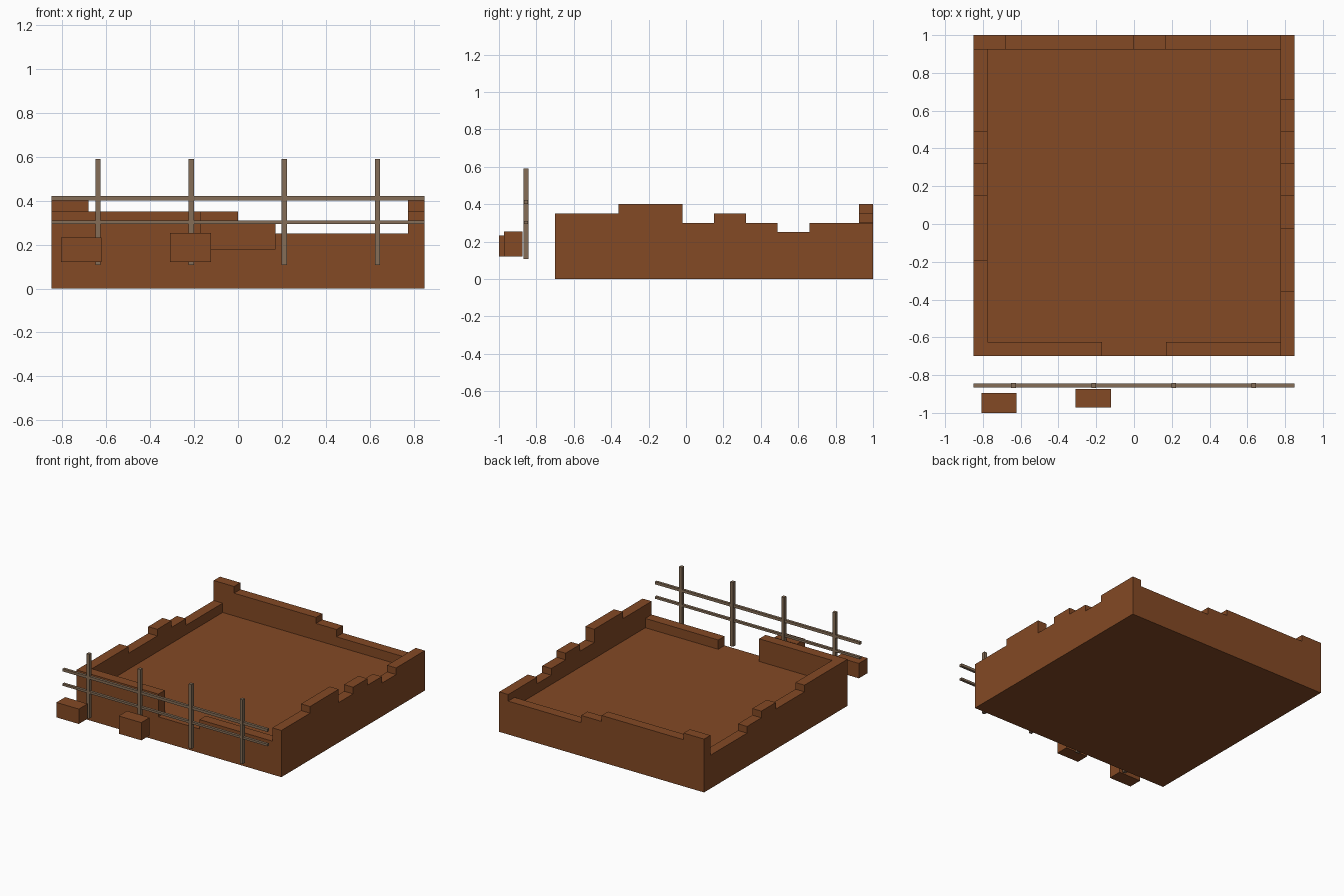
import bpy
import bmesh
from mathutils import Vector

if "Cube" in bpy.data.objects:
    bpy.data.objects.remove(bpy.data.objects["Cube"])

W = 0.85                 # half width of the ruin
Y0, Y1 = -0.70, 1.00     # front and back of the ruin
T = 0.075                # wall thickness
FLOOR = 0.18


def material(name, rgb):
    m = bpy.data.materials.new(name)
    m.diffuse_color = (*rgb, 1.0)
    m.use_nodes = True
    m.node_tree.nodes["Principled BSDF"].inputs["Base Color"].default_value = m.diffuse_color
    return m


BRICK = material("brick_brown", (0.23, 0.067, 0.018))
WOOD = material("weathered_wood", (0.235, 0.155, 0.095))


def finish(name, bm, mat):
    bmesh.ops.recalc_face_normals(bm, faces=bm.faces)
    mesh = bpy.data.meshes.new(name)
    bm.to_mesh(mesh)
    bm.free()
    mesh.materials.append(mat)
    ob = bpy.data.objects.new(name, mesh)
    bpy.context.collection.objects.link(ob)
    return ob


def box(name, lo, hi, mat):
    bm = bmesh.new()
    bmesh.ops.create_cube(bm, size=1)
    lo, hi = Vector(lo), Vector(hi)
    for v in bm.verts:
        v.co = (lo + hi) / 2 + v.co * (hi - lo)
    return finish(name, bm, mat)


def stepped_wall(name, steps, end, axis, across):
    """Extrude a broken-top profile; steps are (start, height) along the axis."""
    outline = [(steps[0][0], FLOOR)]
    for i, (start, height) in enumerate(steps):
        stop = steps[i + 1][0] if i + 1 < len(steps) else end
        outline += [(start, height), (stop, height)]
    outline.append((end, FLOOR))
    bm = bmesh.new()
    if axis == "x":
        points = [(a, across, z) for a, z in outline]
        push = Vector((0, T, 0))
    else:
        points = [(across, a, z) for a, z in outline]
        push = Vector((T, 0, 0))
    face = bm.faces.new([bm.verts.new(p) for p in points])
    out = bmesh.ops.extrude_face_region(bm, geom=[face], use_keep_orig=True)
    bmesh.ops.translate(bm, vec=push,
                        verts=[v for v in out["geom"] if isinstance(v, bmesh.types.BMVert)])
    return finish(name, bm, BRICK)


# Solid floor block
box("floor_slab", (-W, Y0, 0), (W, Y1, FLOOR), BRICK)

# Broken perimeter walls
stepped_wall("right_wall", [(Y0, 0.35), (-0.36, 0.40), (-0.02, 0.30), (0.15, 0.35),
                            (0.32, 0.30), (0.49, 0.25), (0.66, 0.30)], Y1, "y", W - T)
stepped_wall("left_wall", [(Y0 + T, 0.35), (-0.19, 0.30), (0.15, 0.35),
                           (0.32, 0.30), (0.49, 0.25)], Y1 - T, "y", -W)
stepped_wall("back_wall", [(-W, 0.40), (-0.68, 0.35), (0.0, 0.305), (0.17, 0.25)],
             W - T, "x", Y1 - T)

# Front walls either side of the doorway
stepped_wall("front_wall_left", [(-W, 0.35)], -0.17, "x", Y0)
stepped_wall("front_wall_right", [(0.17, 0.25)], W - T, "x", Y0)

# Scaffold poles and rails
for i, x in enumerate((-0.638, -0.213, 0.211, 0.635)):
    box(f"scaffold_post_{i + 1}", (x - 0.012, -0.868, 0.108), (x + 0.012, -0.842, 0.59), WOOD)
for name, z in (("lower_rail", 0.302), ("upper_rail", 0.412)):
    r = 0.008 if name == "lower_rail" else 0.010
    box(name, (-W, -0.865, z - r), (W, -0.845, z + r), WOOD)

# Loose fallen blocks
box("loose_block_left", (-0.807, -1.0, 0.12), (-0.621, -0.896, 0.232), BRICK)
box("loose_block_right", (-0.309, -0.972, 0.12), (-0.122, -0.873, 0.253), BRICK)
